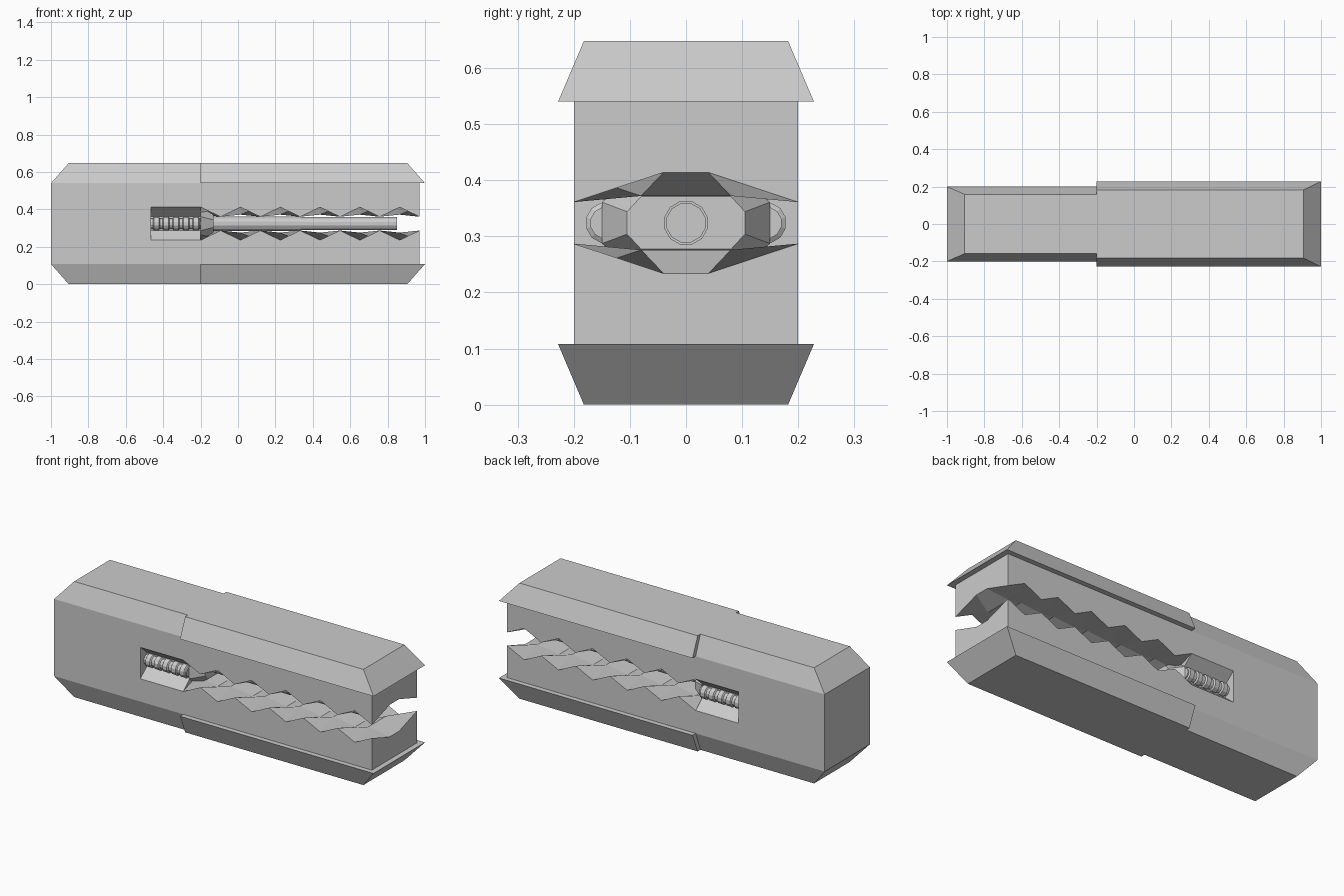
import bpy, bmesh, math

if "Cube" in bpy.data.objects:
    bpy.data.objects.remove(bpy.data.objects["Cube"])

ZC = 0.324  # mid height, everything mirrors about it


def loft(name, rings):
    """Skin a list of equal-length vertex loops and cap both ends."""
    bm = bmesh.new()
    loops = [[bm.verts.new(p) for p in r] for r in rings]
    n = len(loops[0])
    for a, b in zip(loops, loops[1:]):
        for i in range(n):
            j = (i + 1) % n
            bm.faces.new((a[i], a[j], b[j], b[i]))
    bm.faces.new(loops[0])
    bm.faces.new(loops[-1])
    bmesh.ops.recalc_face_normals(bm, faces=bm.faces)
    me = bpy.data.meshes.new(name)
    bm.to_mesh(me)
    bm.free()
    ob = bpy.data.objects.new(name, me)
    bpy.context.collection.objects.link(ob)
    return ob


def rect(x0, x1, y, z):
    return [(x0, -y, z), (x1, -y, z), (x1, y, z), (x0, y, z)]


def section(x, pts):
    return [(x, y, ZC + z) for y, z in pts]


def lathe(name, prof, yc, sides=12):
    """Turned part along x from (x, radius) pairs."""
    ang = [2 * math.pi * (i + 0.5) / sides for i in range(sides)]
    return loft(name, [[(x, yc + r * math.cos(a), ZC + r * math.sin(a)) for a in ang]
                       for x, r in prof])


# rear housing with bevelled top and bottom
rear = loft("rear_housing", [rect(-0.905, -0.2, 0.158, 0), rect(-1, -0.2, 0.2, 0.108),
                             rect(-1, -0.2, 0.2, 0.54), rect(-0.905, -0.2, 0.158, 0.648)])

for s, side in ((-1, "front"), (1, "back")):
    # tapered side window
    prof = [(s * 0.22, -0.105), (s * 0.22, 0.105), (s * 0.14, 0.037), (s * 0.14, -0.037)]
    cut = loft("window_cutter_" + side, [section(-0.465, prof), section(-0.15, prof)])
    cut.hide_render = True
    cut.hide_set(True)
    m = rear.modifiers.new("window_" + side, "BOOLEAN")
    m.operation = "DIFFERENCE"
    m.solver = "EXACT"
    m.object = cut
    # ribbed coil in the window
    coil = []
    n = 5
    step = 0.265 / n
    for i in range(n):
        x = -0.466 + i * step
        coil += [(x, 0.029), (x + step * 0.2, 0.029), (x + step * 0.3, 0.037),
                 (x + step * 0.8, 0.037), (x + step * 0.9, 0.029)]
    coil.append((-0.2, 0.029))
    lathe("coil_" + side, coil, s * 0.142)

# upper and lower jaws: outer and inner edges zigzag in opposite phase
COUNT = 12
for s, label in ((1, "upper"), (-1, "lower")):
    rings = []
    for i in range(COUNT):
        x = -0.2 + 1.17 * i / (COUNT - 1)
        if i % 2:
            zo, yi, zi = 0.037, 0.04, 0.09
        else:
            zo, yi, zi = 0.088, 0.08, 0.048
        pts = [(-0.2, 0.216), (-0.2, zo), (-yi, zi), (yi, zi), (0.2, zo), (0.2, 0.216)]
        rings.append(section(x, [(y, s * z) for y, z in pts]))
    loft(label + "_jaw", rings)
    # bevelled rail covering the jaw
    loft(label + "_rail", [rect(-0.2, 1, 0.228, ZC + s * 0.216),
                           rect(-0.2, 0.905, 0.182, ZC + s * 0.324)])


# faceted barrel mount at the back of the mouth
def octagon(y1, z1, y2, z2):
    return [(y1, -z1), (y1, z1), (y2, z2), (-y2, z2),
            (-y1, z1), (-y1, -z1), (-y2, -z2), (y2, -z2)]


loft("barrel_mount", [section(-0.2, octagon(0.15, 0.037, 0.08, 0.088)),
                      section(-0.13, octagon(0.105, 0.02, 0.08, 0.047))])

# stepped barrel
lathe("barrel", [(-0.14, 0.04), (0.335, 0.04), (0.335, 0.036), (0.85, 0.036)], 0)
